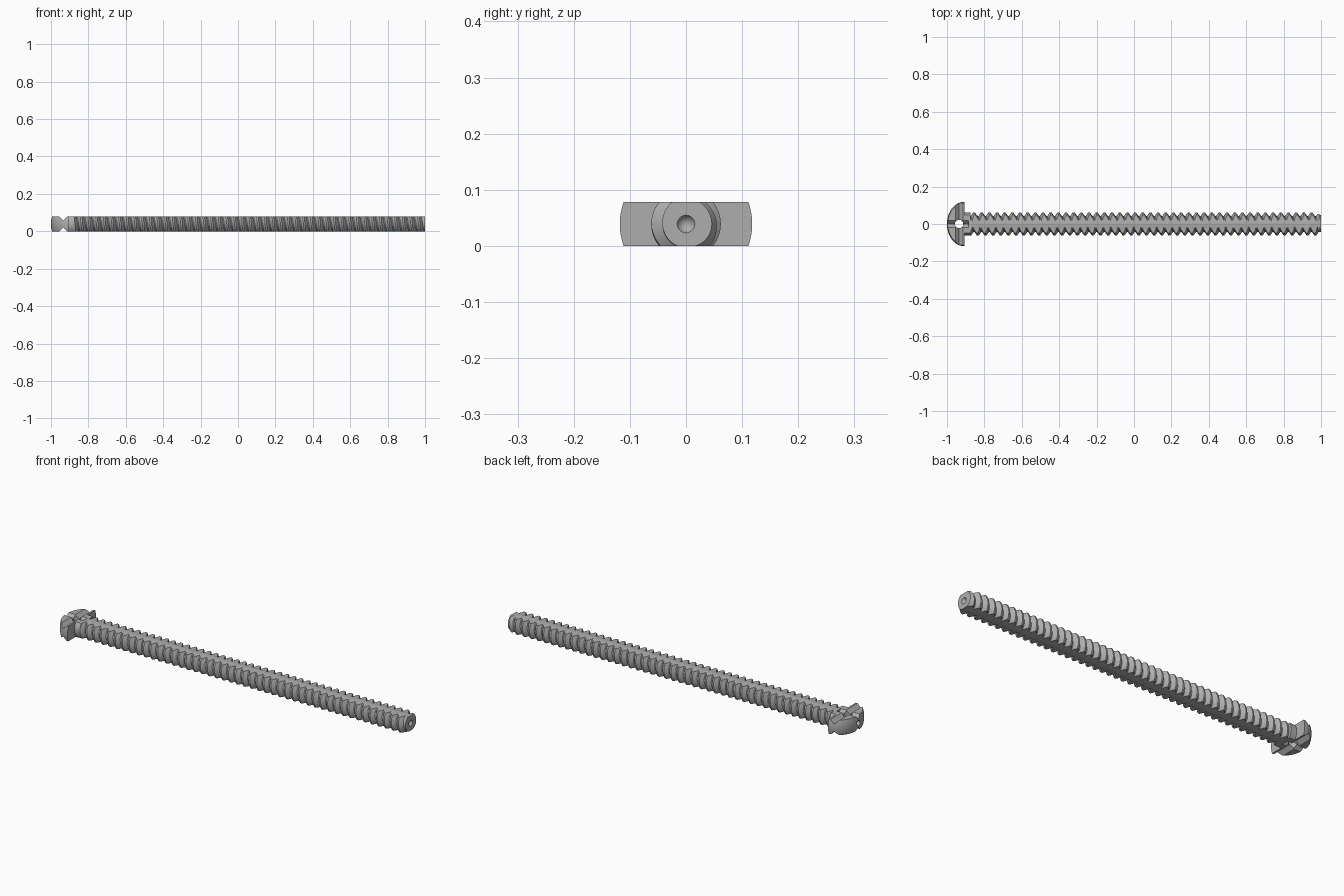
import bpy
import bmesh
from math import cos, sin, pi, sqrt
from mathutils import Matrix, Vector

if "Cube" in bpy.data.objects:
    bpy.data.objects.remove(bpy.data.objects["Cube"])

HALF = 0.039            # half thickness between the two flats
PITCH = 0.041
CREST, ROOT = 0.062, 0.042

steel = bpy.data.materials.new("grey steel")
steel.use_nodes = True
grey = (0.42, 0.42, 0.42, 1)
steel.diffuse_color = grey
steel.node_tree.nodes["Principled BSDF"].inputs["Base Color"].default_value = grey


def finish(bm, name):
    bmesh.ops.recalc_face_normals(bm, faces=bm.faces)
    mesh = bpy.data.meshes.new(name)
    bm.to_mesh(mesh)
    bm.free()
    mesh.materials.append(steel)
    obj = bpy.data.objects.new(name, mesh)
    bpy.context.collection.objects.link(obj)
    return obj


def cut(obj, cutter, operation="DIFFERENCE"):
    mod = obj.modifiers.new("cut", "BOOLEAN")
    mod.operation, mod.solver, mod.object = operation, "EXACT", cutter
    bpy.context.view_layer.objects.active = obj
    bpy.ops.object.modifier_apply(modifier=mod.name)
    bpy.data.objects.remove(cutter)


def box(x0, x1):
    bm = bmesh.new()
    bmesh.ops.create_cube(bm, size=1)
    bmesh.ops.scale(bm, vec=(x1 - x0, 1, 2 * HALF), verts=bm.verts)
    bmesh.ops.translate(bm, vec=((x0 + x1) / 2, 0, HALF), verts=bm.verts)
    return finish(bm, "trim_box")


def rod(center, axis, r1, r2, length, sides):
    bm = bmesh.new()
    turn = Vector((0, 0, 1)).rotation_difference(Vector(axis)).to_matrix().to_4x4()
    bmesh.ops.create_cone(bm, cap_ends=True, segments=sides, radius1=r1, radius2=r2,
                          depth=length, matrix=Matrix.Translation(center) @ turn)
    return finish(bm, "rod_cutter")


def smooth(obj):
    bpy.ops.object.select_all(action="DESELECT")
    obj.select_set(True)
    bpy.context.view_layer.objects.active = obj
    bpy.ops.object.shade_smooth_by_angle(angle=pi / 7)


# Threaded shaft: a helical grid, each turn joined to the next
def threaded_shaft():
    sides, turns, start = 48, 50, -0.96
    profile = [(0, ROOT), (0.12, ROOT), (0.45, CREST), (0.65, CREST)]
    steps = len(profile)
    bm = bmesh.new()
    grid = []
    for i in range(sides + 1):
        angle = 2 * pi * i / sides
        column = []
        for a in range(turns * steps + 1):
            if i == sides:
                if a + steps <= turns * steps:
                    column.append(grid[0][a + steps])
                continue
            offset, radius = profile[a % steps]
            x = start + PITCH * (a // steps + offset + i / sides)
            radius = min(radius, max(0.03, 0.046 + (1 - x) * 0.6))
            column.append(bm.verts.new((x, radius * cos(angle), HALF + radius * sin(angle))))
        grid.append(column)
    for left, right in zip(grid, grid[1:]):
        for a in range(min(len(left), len(right)) - 1):
            bm.faces.new((left[a], left[a + 1], right[a + 1], right[a]))
    ends = [bm.verts.new((x, 0, HALF)) for x in (start, start + PITCH * turns)]
    for e in [e for e in bm.edges if e.is_boundary]:
        bm.faces.new((*e.verts, ends[e.verts[0].co.x > 0]))
    return finish(bm, "threaded_shaft")


shaft = threaded_shaft()
cut(shaft, box(-0.885, 1), "INTERSECT")
cut(shaft, rod((0.99, 0, HALF), (1, 0, 0), 0, 0.021, 0.04, 32))
smooth(shaft)

# Domed head with its collar: one turned profile
bm = bmesh.new()
outline = [(-0.91 - 0.09 * cos(t * pi / 32), 0.118 * sin(t * pi / 32)) for t in range(17)]
outline += [(-0.905, 0.118), (-0.905, CREST), (-0.873, CREST), (-0.873, 0)]
verts = [bm.verts.new((x, r, 0)) for x, r in outline]
edges = [bm.edges.new(pair) for pair in zip(verts, verts[1:])]
bmesh.ops.spin(bm, geom=verts + edges, cent=(0, 0, 0), axis=(1, 0, 0),
               angle=2 * pi, steps=64, use_merge=True)
bmesh.ops.remove_doubles(bm, verts=bm.verts, dist=1e-5)
bmesh.ops.translate(bm, vec=(0, 0, HALF), verts=bm.verts)
head = finish(bm, "domed_head")
cut(head, box(-1.1, -0.8), "INTERSECT")

# Crossed grooves on both flats, a cross hole, and a centre hole in the dome
SLOT = -0.935
for z in (0, 2 * HALF):
    cut(head, rod((SLOT, 0, z), (0, 1, 0), 0.02, 0.02, 0.4, 4))
    cut(head, rod((SLOT, 0, z), (1, 0, 0), 0.018, 0.018, 0.4, 4))
cut(head, rod((SLOT, 0, HALF), (0, 0, 1), 0.022, 0.022, 0.3, 32))
cut(head, rod((-0.98, 0, HALF), (1, 0, 0), 0.014, 0.014, 0.09, 32))
smooth(head)
